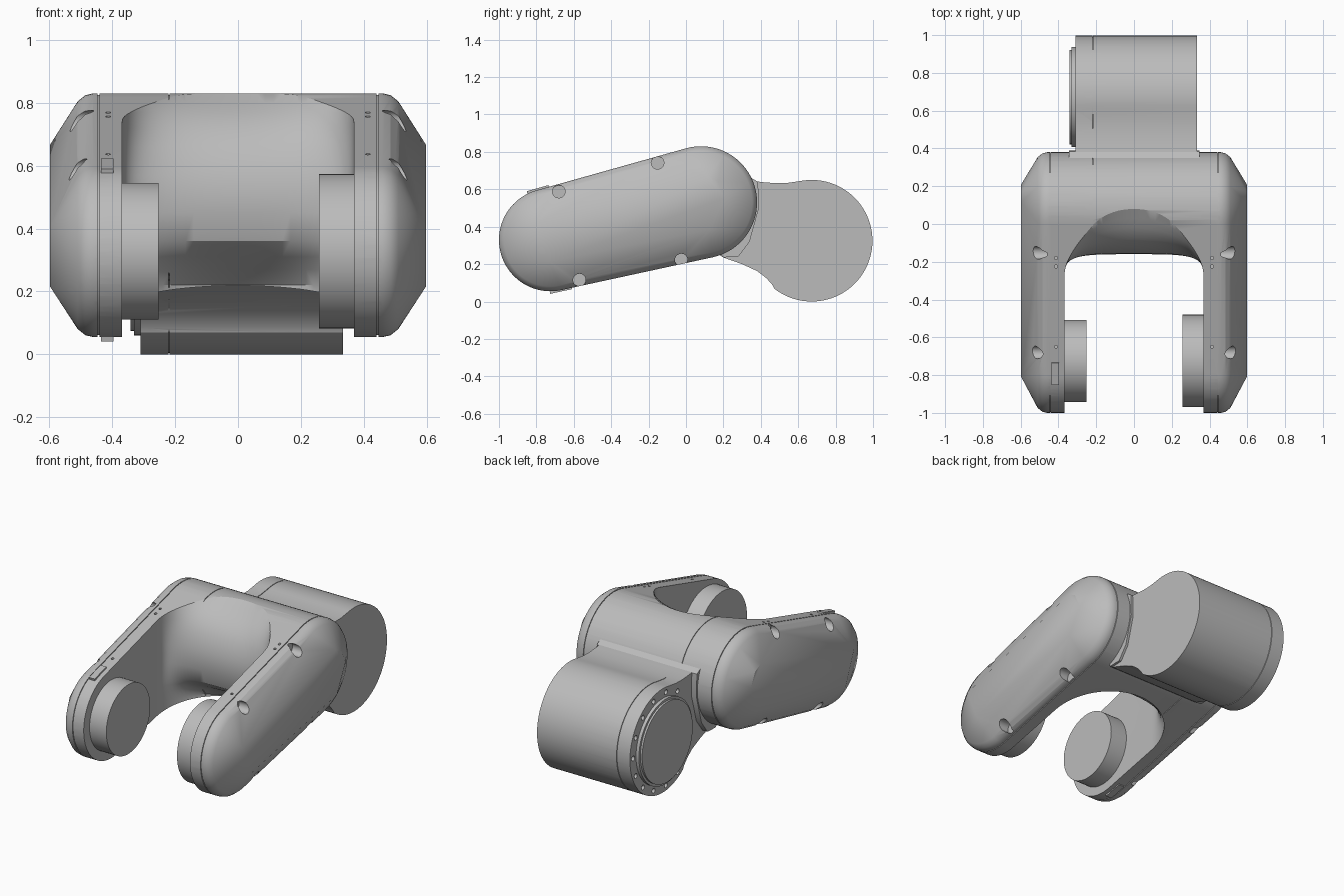
import bpy, bmesh, math
from mathutils import Matrix, Vector

if "Cube" in bpy.data.objects:
    bpy.data.objects.remove(bpy.data.objects["Cube"])

grey = bpy.data.materials.new("satin_grey")
grey.use_nodes = True
grey.diffuse_color = (0.5, 0.5, 0.5, 1)
grey.node_tree.nodes["Principled BSDF"].inputs["Base Color"].default_value = (0.5, 0.5, 0.5, 1)

FRONT, FRONT_R = (-0.725, 0.33), 0.275   # fork tip, in (y, z)
BACK, BACK_R = (0.08, 0.53), 0.30        # fork elbow
DRUM, DRUM_R = (0.672, 0.325), 0.325     # rear drum


def arc(centre, r, start, end, n):
    """Points on an arc in (y, z), angles in degrees."""
    steps = [math.radians(start + (end - start) * i / n) for i in range(n + 1)]
    return [(centre[0] + r * math.cos(a), centre[1] + r * math.sin(a)) for a in steps]


def capsule(grow=0.0):
    """Side outline of the fork arm."""
    return (arc(BACK, BACK_R + grow, -78, 105.7, 40)
            + arc(FRONT, FRONT_R + grow, 105.7, 282, 40))


def circle(centre, r, n=64):
    return arc(centre, r, 0, 360, n)[:-1]


def prism(bm, outline, x0, x1):
    """Extrude a (y, z) outline along x."""
    rings = [[bm.verts.new((x, y, z)) for y, z in outline] for x in (x0, x1)]
    bm.faces.new(rings[0])
    bm.faces.new(rings[1][::-1])
    for i in range(len(outline)):
        j = (i + 1) % len(outline)
        bm.faces.new((rings[0][i], rings[1][i], rings[1][j], rings[0][j]))


def groove(bm, outer, inner, x0, x1):
    """Closed band used to cut a seam."""
    loops = [[bm.verts.new((x, y, z)) for y, z in line]
             for x, line in ((x0, outer), (x1, outer), (x1, inner), (x0, inner))]
    for a, b in zip(loops, loops[1:] + loops[:1]):
        for i in range(len(a)):
            j = (i + 1) % len(a)
            bm.faces.new((a[i], b[i], b[j], a[j]))


def finish(name, bm, angle=30):
    bmesh.ops.recalc_face_normals(bm, faces=bm.faces[:])
    mesh = bpy.data.meshes.new(name)
    bm.to_mesh(mesh)
    bm.free()
    mesh.materials.append(grey)
    obj = bpy.data.objects.new(name, mesh)
    bpy.context.collection.objects.link(obj)
    shade(obj, angle)
    return obj


def shade(obj, angle=30):
    bpy.ops.object.select_all(action="DESELECT")
    obj.select_set(True)
    bpy.context.view_layer.objects.active = obj
    bpy.ops.object.shade_smooth_by_angle(angle=math.radians(angle))


def cut(obj, bm):
    """Subtract a bmesh from an object and drop the cutter."""
    cutter = finish("cutter", bm)
    cutter.hide_render = True
    mod = obj.modifiers.new("cut", "BOOLEAN")
    mod.operation, mod.solver, mod.object = "DIFFERENCE", "EXACT", cutter
    bpy.ops.object.select_all(action="DESELECT")
    bpy.context.view_layer.objects.active = obj
    bpy.ops.object.modifier_apply(modifier=mod.name)
    bpy.data.objects.remove(cutter)
    shade(obj)


# Fork body: hull of rounded sections narrowing to a flat outer panel
panel = [(-0.81, 0.41), (0.115, 0.667), (0.17, 0.64), (0.21, 0.555), (0.125, 0.384), (-0.73, 0.215)]
bm = bmesh.new()
for side in (-1, 1):
    for x, line in ((0.46, capsule()), (0.485, capsule(-0.006)), (0.51, capsule(-0.026)), (0.597, panel)):
        for y, z in line:
            bm.verts.new((side * x, y, z))
hull = bmesh.ops.convex_hull(bm, input=bm.verts[:])
bmesh.ops.delete(bm, geom=list({g for g in hull["geom_interior"] + hull["geom_unused"]
                                if isinstance(g, bmesh.types.BMVert)}), context="VERTS")
bmesh.ops.dissolve_limit(bm, angle_limit=0.002, verts=bm.verts[:], edges=bm.edges[:])
fork = finish("fork_body", bm)

# Slot between the arms, with a dished crossbar: (z, depth, corner squareness)
levels = [(-0.2, 0.06, 2), (0.22, 0.06, 2), (0.27, 0.0, 2.2), (0.31, -0.07, 2.6), (0.36, -0.13, 3.2),
          (0.45, -0.16, 4), (0.57, -0.155, 3.6), (0.66, -0.12, 2.8), (0.72, -0.08, 2.4),
          (0.77, -0.02, 2.1), (0.80, 0.03, 2), (0.83, 0.08, 2), (1.1, 0.12, 2)]
bm = bmesh.new()
rings = []
for z, depth, power in levels:
    ring = [bm.verts.new((-0.368, -1.5, z))]
    for i in range(41):
        t = -math.cos(math.pi * i / 40)
        drop = 1 - max(0, 1 - abs(t) ** power) ** (1 / power)
        ring.append(bm.verts.new((0.368 * t, depth - (depth + 0.28) * drop, z)))
    ring.append(bm.verts.new((0.368, -1.5, z)))
    rings.append(ring)
for a, b in zip(rings, rings[1:]):
    for i in range(len(a)):
        j = (i + 1) % len(a)
        bm.faces.new((a[i], a[j], b[j], b[i]))
bm.faces.new(rings[0])
bm.faces.new(rings[-1])
cut(fork, bm)

# Screw pockets, small holes and panel seams in the fork
bm = bmesh.new()
for side in (-1, 1):
    for centre in ((-0.68, 0.588), (-0.152, 0.742), (-0.57, 0.115), (-0.025, 0.222)):
        prism(bm, circle(centre, 0.034, 20), side * 0.46, side * 0.7)
    for y, z in ((-0.18, 0.76), (-0.225, 0.75), (-0.65, 0.63)):
        bmesh.ops.create_cone(bm, cap_ends=True, segments=12, radius1=0.008, radius2=0.008, depth=0.06,
                              matrix=Matrix.Translation((side * 0.413, y, z)))
    groove(bm, capsule(0.02), capsule(-0.006), side * 0.441, side * 0.446)
groove(bm, circle(BACK, 0.33), circle(BACK, 0.295), -0.221, -0.217)
cut(fork, bm)

# Round bosses inside the fork tips
for name, r, x0, x1 in (("right_boss", 0.217, -0.40, -0.252), ("left_boss", 0.245, 0.257, 0.40)):
    bm = bmesh.new()
    prism(bm, circle((-0.725, 0.328), r), x0, x1)
    finish(name, bm)

# Rear drum and its neck in one outline
outline = ([(0.1, 0.3), (0.2, 0.235), (0.3, 0.2), (0.38, 0.163), (0.43, 0.125), (0.465, 0.085)]
           + arc(DRUM, DRUM_R, -128, 102, 60)
           + [(0.54, 0.634), (0.48, 0.633), (0.42, 0.637), (0.37, 0.643), (0.3, 0.65), (0.1, 0.6)])
bm = bmesh.new()
prism(bm, outline, -0.31, 0.333)
drum = finish("rear_drum", bm)

# Bolt holes around the drum cap and the drum seam
bm = bmesh.new()
for centre in arc(DRUM, 0.293, -120, 120, 10):
    prism(bm, circle(centre, 0.015, 14), -0.4, -0.28)
groove(bm, circle(DRUM, 0.35), circle(DRUM, 0.32), -0.221, -0.217)
cut(drum, bm)

bm = bmesh.new()
prism(bm, circle(DRUM, 0.265), -0.33, -0.30)
prism(bm, circle(DRUM, 0.25), -0.342, -0.33)
finish("drum_cap", bm)

# Collar where the neck meets the crossbar
bm = bmesh.new()
prism(bm, [(0.15, 0.3), (0.2, 0.236), (0.28, 0.24), (0.34, 0.32), (0.39, 0.5), (0.385, 0.64),
           (0.35, 0.66), (0.2, 0.6)], -0.345, 0.348)
finish("neck_collar", bm)

# Cable clips above and below the right arm
for name, y, z, tilt in (("upper_clip", -0.79, 0.594, 15.7), ("lower_clip", -0.67, 0.066, 12)):
    bm = bmesh.new()
    bmesh.ops.create_cube(bm, size=1, matrix=Matrix.Translation((-0.416, y, z))
                          @ Matrix.Rotation(math.radians(tilt), 4, "X")
                          @ Matrix.Diagonal((0.04, 0.12, 0.025, 1)))
    finish(name, bm)
